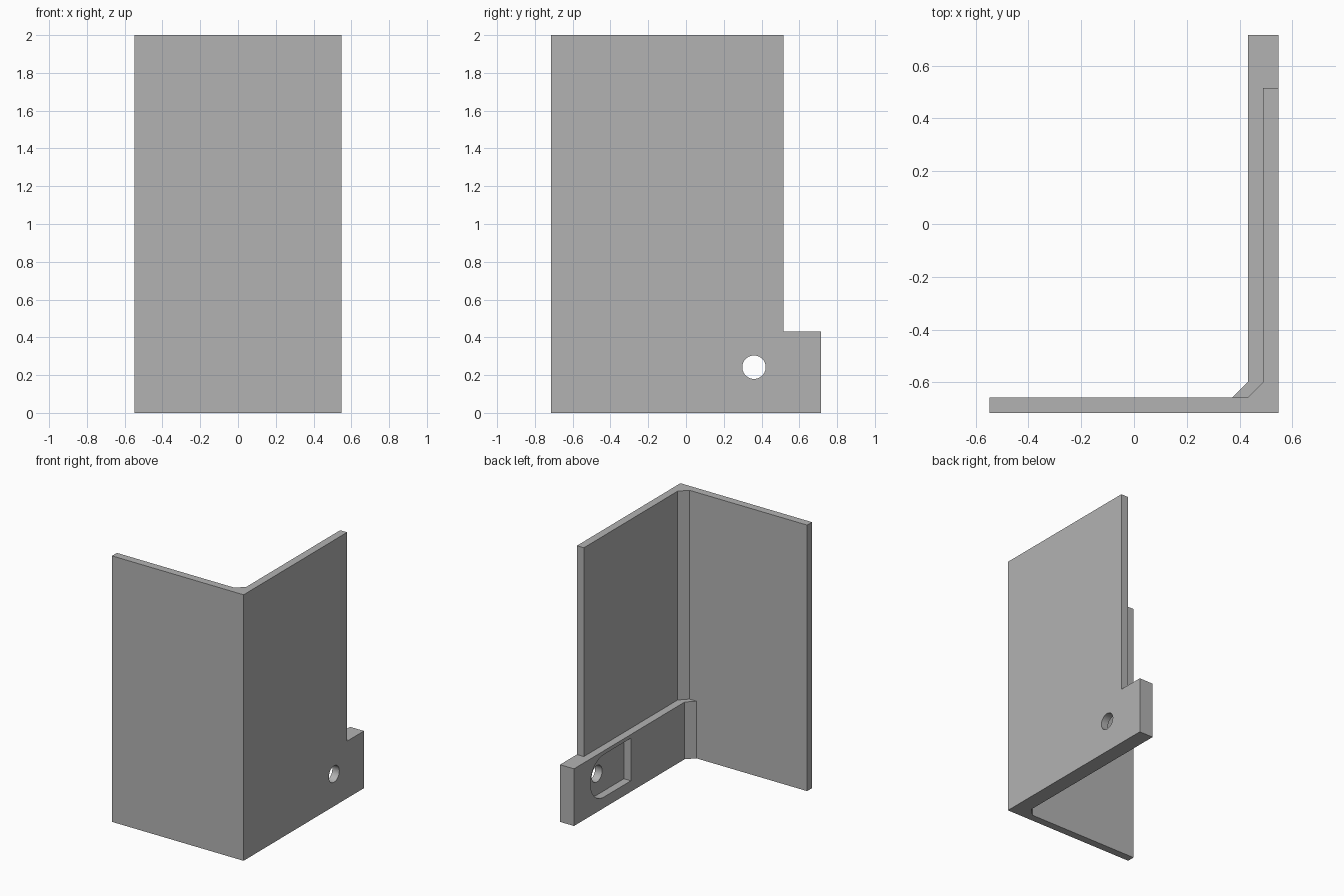
import bpy
import bmesh
import math

old = bpy.data.objects.get("Cube")
if old:
    bpy.data.objects.remove(old, do_unlink=True)

grey = bpy.data.materials.new("plain grey")
grey.use_nodes = True
COLOUR = (0.45, 0.45, 0.45, 1)
grey.diffuse_color = COLOUR
grey.node_tree.nodes["Principled BSDF"].inputs["Base Color"].default_value = COLOUR

# Main dimensions
RIGHT, FRONT, BACK = 0.547, -0.715, 0.715
WALL = 0.058
INNER = FRONT + WALL
TOP, RAIL_TOP = 2.0, 0.43
HOLE_Y, HOLE_Z, HOLE_R, POCKET_R = 0.36, 0.242, 0.062, 0.16


def prism(name, points, offset):
    """Extrude a closed outline by an offset vector."""
    bm = bmesh.new()
    face = bm.faces.new([bm.verts.new(p) for p in points])
    ext = bmesh.ops.extrude_face_region(bm, geom=[face])
    verts = [v for v in ext["geom"] if isinstance(v, bmesh.types.BMVert)]
    bmesh.ops.translate(bm, verts=verts, vec=offset)
    bmesh.ops.recalc_face_normals(bm, faces=bm.faces)
    mesh = bpy.data.meshes.new(name)
    bm.to_mesh(mesh)
    bm.free()
    mesh.materials.append(grey)
    obj = bpy.data.objects.new(name, mesh)
    bpy.context.collection.objects.link(obj)
    return obj


def angle_section(name, thick, back, z0, z1):
    """L-shaped section with a chamfered inside corner."""
    side = RIGHT - thick
    outline = [(-RIGHT, FRONT), (RIGHT, FRONT), (RIGHT, back), (side, back),
               (side, INNER + WALL), (side - WALL, INNER), (-RIGHT, INNER)]
    return prism(name, [(x, y, z0) for x, y in outline], (0, 0, z1 - z0))


def arc(x, radius, start, end, count):
    """Arc around the hole centre in a plane of constant x."""
    angles = [start + (end - start) * i / count for i in range(count + 1)]
    return [(x, HOLE_Y + radius * math.cos(a), HOLE_Z + radius * math.sin(a))
            for a in angles]


def combine(target, other, operation):
    mod = target.modifiers.new(operation.lower(), 'BOOLEAN')
    mod.operation = operation
    mod.solver = 'EXACT'
    mod.object = other
    other.hide_render = True
    bpy.context.view_layer.objects.active = target
    bpy.ops.object.modifier_apply(modifier=mod.name)
    bpy.data.objects.remove(other, do_unlink=True)


# Thin upper angle joined to the thicker lower rail
bracket = angle_section("corner_bracket", WALL, 0.515, RAIL_TOP, TOP)
rail = angle_section("lower_rail", WALL * 2, BACK, 0, RAIL_TOP)
combine(bracket, rail, 'UNION')

# Pocket on the inside of the rail, rounded around the hole
x_pocket = RIGHT - 3 * WALL
pocket = arc(x_pocket, POCKET_R, -math.pi / 2, math.pi / 2, 24)
pocket += [(x_pocket, 0.04, HOLE_Z + POCKET_R), (x_pocket, 0.04, HOLE_Z - POCKET_R)]
combine(bracket, prism("pocket_cutter", pocket, (2 * WALL, 0, 0)), 'DIFFERENCE')

# Round through hole
hole = arc(x_pocket, HOLE_R, 0, math.tau, 40)[:-1]
combine(bracket, prism("hole_cutter", hole, (5 * WALL, 0, 0)), 'DIFFERENCE')

# Merge coplanar faces, then smooth only the curved walls
bm = bmesh.new()
bm.from_mesh(bracket.data)
bmesh.ops.remove_doubles(bm, verts=bm.verts, dist=0.0001)
bmesh.ops.dissolve_limit(bm, angle_limit=math.radians(1),
                         verts=bm.verts, edges=bm.edges)
bm.to_mesh(bracket.data)
bm.free()
bpy.ops.object.select_all(action='DESELECT')
bracket.select_set(True)
bpy.context.view_layer.objects.active = bracket
bpy.ops.object.shade_smooth_by_angle(angle=math.radians(30))
